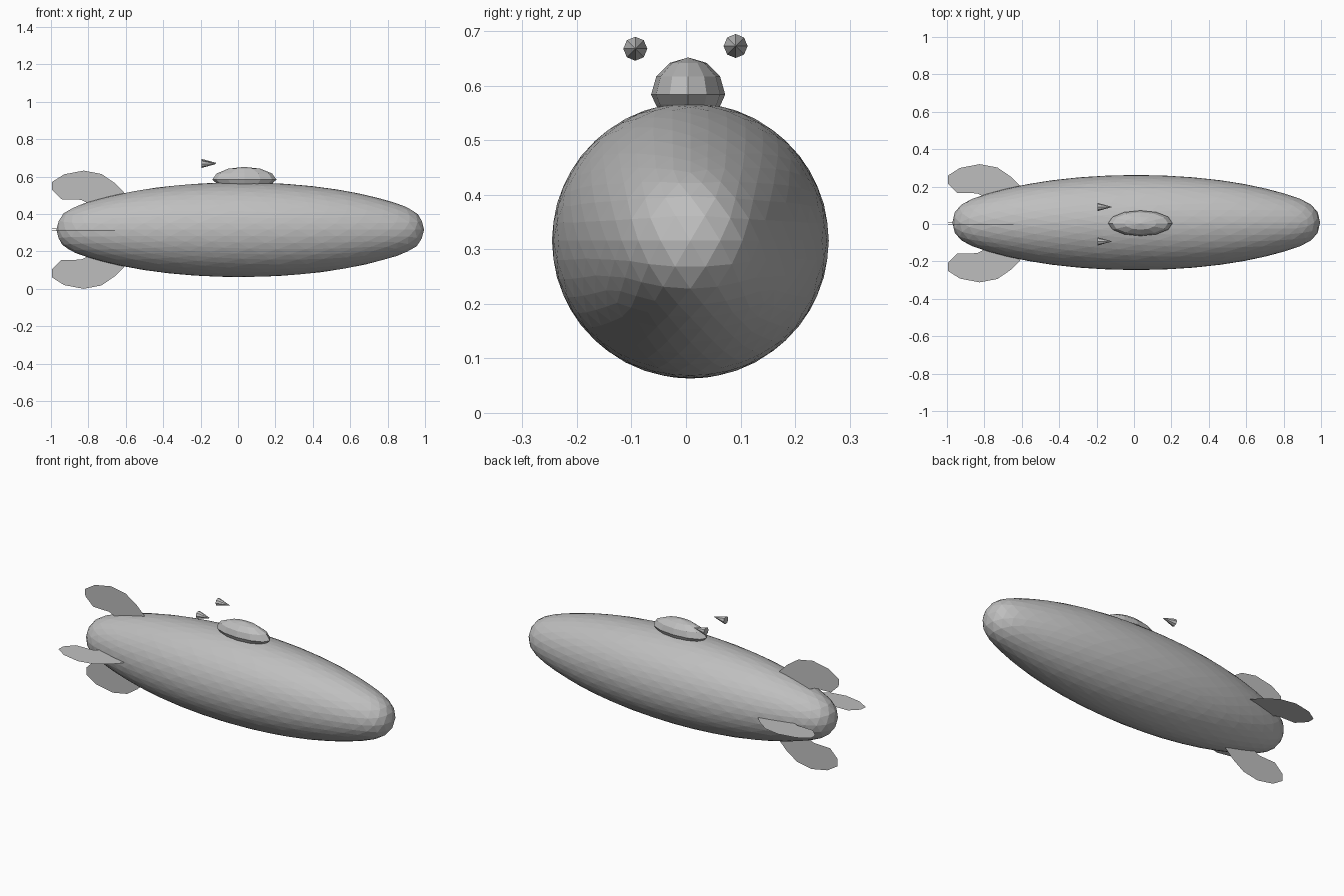
import bpy, bmesh, math
from mathutils import Matrix, Vector

if "Cube" in bpy.data.objects:
    bpy.data.objects.remove(bpy.data.objects["Cube"], do_unlink=True)

GREY = (0.52, 0.52, 0.52, 1)
grey = bpy.data.materials.new("light_grey")
grey.use_nodes = True
grey.diffuse_color = GREY
grey.node_tree.nodes["Principled BSDF"].inputs["Base Color"].default_value = GREY


def finish(name, bm, matrix=None):
    """Turn a bmesh into a flat-shaded object."""
    if matrix:
        bm.transform(matrix)
    mesh = bpy.data.meshes.new(name)
    bm.to_mesh(mesh)
    bm.free()
    mesh.materials.append(grey)
    obj = bpy.data.objects.new(name, mesh)
    bpy.context.collection.objects.link(obj)
    return obj


# Hull: faceted ellipsoid with slightly blunted ends
bm = bmesh.new()
bmesh.ops.create_icosphere(bm, subdivisions=4, radius=1)
for v in bm.verts:
    swell = 1 + 0.4 * abs(v.co.x) ** 12
    v.co = Vector((v.co.x * 0.983, v.co.y * 0.254 * swell, v.co.z * 0.253 * swell))
finish("hull", bm, Matrix.Translation((0.012, 0.008, 0.316)))

# Tail fins: one thin outline (x, distance from axis), turned about the long axis
outline = [(-0.61, 0.10), (-0.61, 0.20), (-0.66, 0.25), (-0.73, 0.298),
           (-0.825, 0.316), (-0.93, 0.296), (-0.995, 0.255), (-0.995, 0.213),
           (-0.945, 0.163), (-0.84, 0.16), (-0.81, 0.146), (-0.81, 0.10)]
for name, angle in (("upper_fin", 0), ("right_fin", 90),
                    ("lower_fin", 180), ("left_fin", 270)):
    bm = bmesh.new()
    bm.faces.new([bm.verts.new((x, 0, r)) for x, r in outline])
    turn = Matrix.Rotation(math.radians(angle + 1.3), 4, 'X')
    finish(name, bm, Matrix.Translation((0, 0.004, 0.316)) @ turn)

# Cabin: stacked oval rings closed by a low dome
SIDES = 12
bm = bmesh.new()
rings = []
for scale, z in ((0.7, 0.545), (0.88, 0.566), (1, 0.584), (0.86, 0.617), (0.5, 0.642)):
    ring = []
    for i in range(SIDES):
        a = math.tau * i / SIDES
        ring.append(bm.verts.new((0.172 * scale * math.cos(a),
                                  0.068 * scale * math.sin(a), z)))
    rings.append(ring)
for low, high in zip(rings, rings[1:]):
    for i in range(SIDES):
        j = (i + 1) % SIDES
        bm.faces.new((low[i], low[j], high[j], high[i]))
bm.faces.new(rings[0][::-1])
top = bm.verts.new((0, 0, 0.652))
for i in range(SIDES):
    bm.faces.new((rings[-1][i], rings[-1][(i + 1) % SIDES], top))
finish("cabin", bm, Matrix.Translation((0.034, 0.004, 0)))

# Pair of small cones pointing forward along the hull
for name, y, z in (("right_cone", -0.093, 0.668), ("left_cone", 0.091, 0.673)):
    bm = bmesh.new()
    bmesh.ops.create_cone(bm, cap_ends=True, segments=8, radius1=0.022,
                          radius2=0, depth=0.08)
    finish(name, bm, Matrix.Translation((-0.155, y, z)) @ Matrix.Rotation(math.pi / 2, 4, 'Y'))
